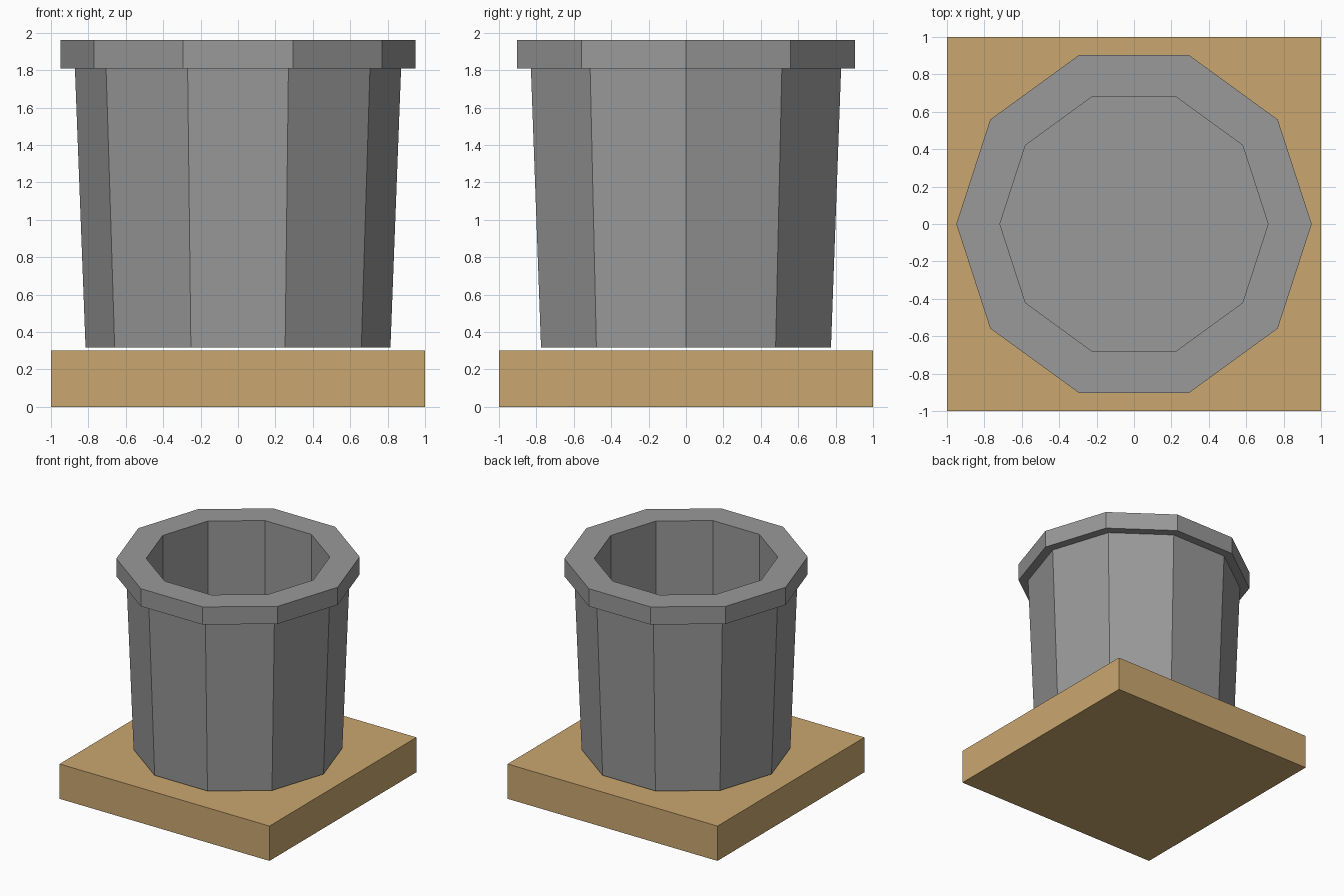
import bpy, bmesh, math

if "Cube" in bpy.data.objects:
    bpy.data.objects.remove(bpy.data.objects["Cube"])

SIDES = 10


def material(name, rgb):
    m = bpy.data.materials.new(name)
    m.diffuse_color = (*rgb, 1)
    m.use_nodes = True
    m.node_tree.nodes["Principled BSDF"].inputs["Base Color"].default_value = m.diffuse_color
    return m


def finish(name, bm, mat):
    bmesh.ops.recalc_face_normals(bm, faces=bm.faces)
    me = bpy.data.meshes.new(name)
    bm.to_mesh(me)
    bm.free()
    me.materials.append(mat)
    ob = bpy.data.objects.new(name, me)
    bpy.context.collection.objects.link(ob)
    return ob


def lathe(name, profile, mat):
    """Sweep (radius, z) points round z and cap both ends."""
    bm = bmesh.new()
    rings = [[bm.verts.new((r * math.cos(a), r * math.sin(a), z))
              for a in (2 * math.pi * i / SIDES for i in range(SIDES))]
             for r, z in profile]
    for lo, hi in zip(rings, rings[1:]):
        for i in range(SIDES):
            j = (i + 1) % SIDES
            bm.faces.new((lo[i], lo[j], hi[j], hi[i]))
    bm.faces.new(rings[0])
    bm.faces.new(rings[-1])
    return finish(name, bm, mat)


grey = material("stone grey", (0.32, 0.32, 0.32))
wood = material("light wood", (0.59, 0.39, 0.16))

# Square base slab
bm = bmesh.new()
bmesh.ops.create_cube(bm, size=1)
bmesh.ops.scale(bm, vec=(2, 2, 0.3), verts=bm.verts)
bmesh.ops.translate(bm, vec=(0, 0, 0.15), verts=bm.verts)
finish("base_slab", bm, wood)

# Ten-sided pot: tapered wall, overhanging rim, straight hollow and floor
lathe("pot", [(0.815, 0.316), (0.872, 1.81), (0.95, 1.81),
              (0.95, 1.962), (0.717, 1.962), (0.717, 0.40)], grey)
